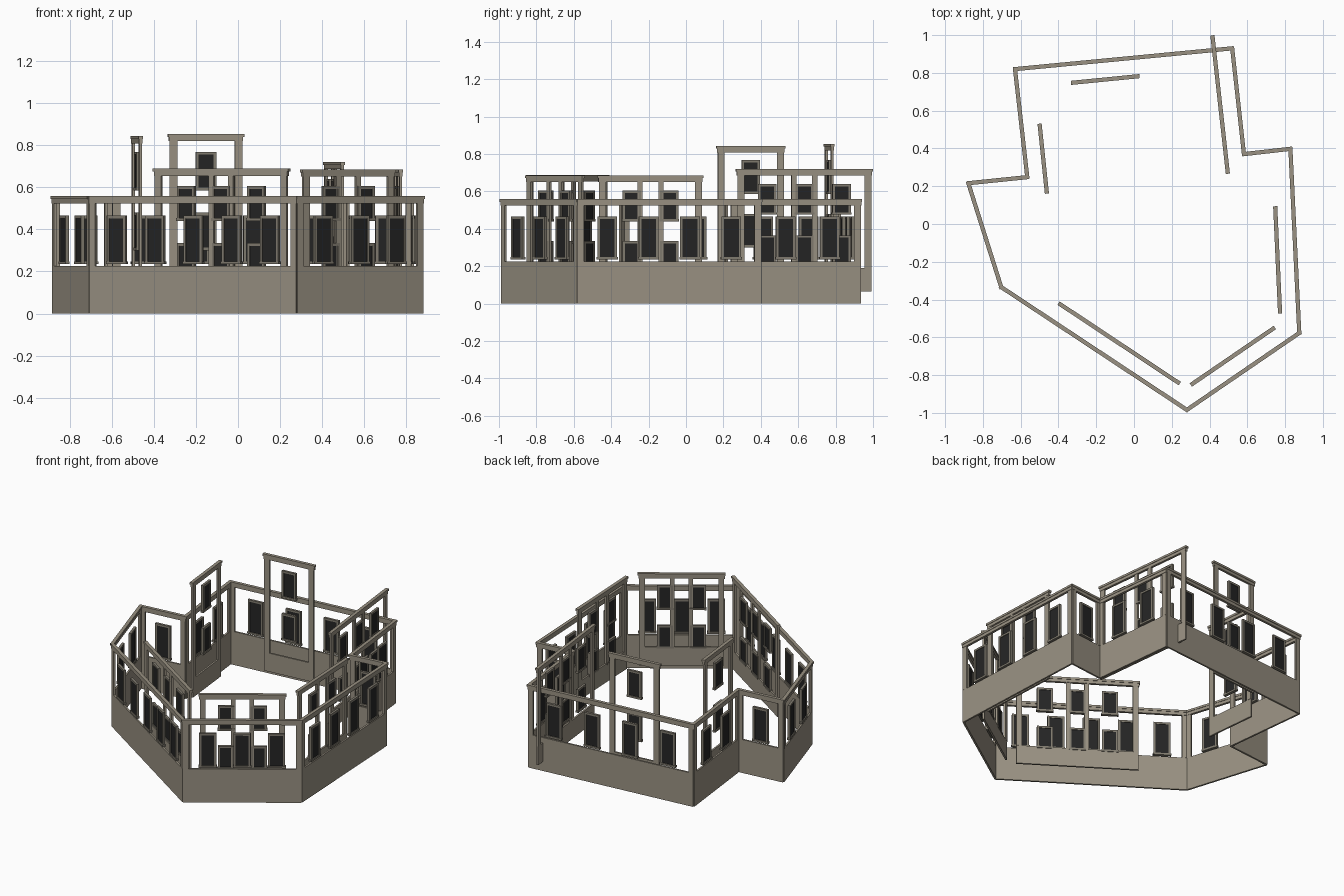
import bpy
import bmesh
import math
from mathutils import Matrix, Vector

cube = bpy.data.objects.get("Cube")
if cube:
    bpy.data.objects.remove(cube, do_unlink=True)


def material(name, rgb):
    mat = bpy.data.materials.new(name)
    mat.use_nodes = True
    mat.diffuse_color = (*rgb, 1)
    mat.node_tree.nodes["Principled BSDF"].inputs["Base Color"].default_value = (*rgb, 1)
    return mat


STONE = material("warm stone", (0.32, 0.285, 0.225))
FRAME = material("dark stone frame", (0.22, 0.2, 0.16))
GLASS = material("dark glass", (0.018, 0.018, 0.018))


class Facade:
    """Collects boxes in a wall's own frame: u along it, z up, d its thickness."""

    def __init__(self, name, start, end):
        self.name = name
        a, b = Vector((*start, 0)), Vector((*end, 0))
        self.length = (b - a).length
        angle = math.atan2(b.y - a.y, b.x - a.x)
        self.matrix = Matrix.Translation((a + b) / 2) @ Matrix.Rotation(angle, 4, "Z")
        self.parts = {}

    def box(self, part, mat, u, z0, z1, width, depth):
        bm = self.parts.setdefault(part, (bmesh.new(), mat))[0]
        place = Matrix.Translation((u, 0, (z0 + z1) / 2))
        bmesh.ops.create_cube(bm, size=1, matrix=place @ Matrix.Diagonal((width, depth, z1 - z0, 1)))

    def window(self, u, z0, z1, width=0.105, border=0.013):
        self.box("window_panes", GLASS, u, z0 + border, z1 - border, width - 2 * border, 0.008)
        for side in (-1, 1):
            self.box("window_frames", FRAME, u + side * (width - border) / 2, z0, z1, border, 0.016)
        self.box("window_frames", FRAME, u, z1 - border, z1, width, 0.016)
        self.box("window_frames", FRAME, u, z0, z0 + border, width + 0.008, 0.02)

    def shell(self, base0, base1, top, post=0.032):
        # base panel, end posts and a stepped cornice
        self.box("base", STONE, 0, base0, base1, self.length, 0.012)
        for side in (-1, 1):
            self.box("posts", STONE, side * (self.length - post) / 2, base1, top - 0.03, post, 0.013)
        self.box("cornice", STONE, 0, top - 0.034, top - 0.014, self.length + 0.008, 0.016)
        self.box("cornice", STONE, 0, top - 0.014, top, self.length + 0.018, 0.022)

    def finish(self):
        for part, (bm, mat) in self.parts.items():
            mesh = bpy.data.meshes.new(f"{self.name}_{part}")
            bm.to_mesh(mesh)
            bm.free()
            mesh.materials.append(mat)
            obj = bpy.data.objects.new(mesh.name, mesh)
            obj.matrix_world = self.matrix
            bpy.context.collection.objects.link(obj)


# Outer ring: corner points and the window count of the wall that follows
ring = [
    ((-0.63, 0.82), 4), ((0.52, 0.93), 2), ((0.582, 0.37), 1),
    ((0.828, 0.398), 4), ((0.875, -0.577), 3), ((0.28, -0.984), 5),
    ((-0.703, -0.334), 2), ((-0.877, 0.216), 1), ((-0.565, 0.248), 2),
]
for i, (corner, count) in enumerate(ring):
    wall = Facade(f"outer_wall_{i + 1}", corner, ring[(i + 1) % len(ring)][0])
    wall.shell(0, 0.225, 0.558)
    step = (wall.length - 0.09) / count
    for k in range(count):
        wall.window((k - (count - 1) / 2) * step, 0.235, 0.465)
    wall.finish()

# Upper storeys: ends, top height, window columns, window rows
LOW = ((0.18, 0.335), (0.44, 0.605))
RAISED = ((0.21, 0.365), (0.475, 0.64))
TALL = ((0.30, 0.48), (0.585, 0.768))
inner = [
    ("back_tower", (-0.325, 0.748), (0.02, 0.782), 0.853, 1, TALL),
    ("side_tower", (-0.499, 0.522), (-0.462, 0.17), 0.843, 1, TALL),
    ("back_left_storey", (0.416, 0.99), (0.496, 0.275), 0.72, 3, RAISED),
    ("left_storey", (0.748, 0.085), (0.773, -0.465), 0.685, 2, LOW),
    ("front_left_storey", (0.738, -0.553), (0.308, -0.847), 0.685, 2, LOW),
    ("front_storey", (0.235, -0.84), (-0.392, -0.424), 0.688, 3, LOW),
]
for name, start, end, top, count, rows in inner:
    wall = Facade(name, start, end)
    wall.shell(0.065, 0.19, top, 0.036)
    for k in range(count):
        for z0, z1 in rows:
            wall.window((k - (count - 1) / 2) * 0.2, z0, z1, 0.098)
    if count > 1:
        # pair of slim pilasters around the middle
        for side in (-1, 1):
            wall.box("pilasters", STONE, side * 0.056, 0.19, top - 0.03, 0.028, 0.013)
    wall.finish()
